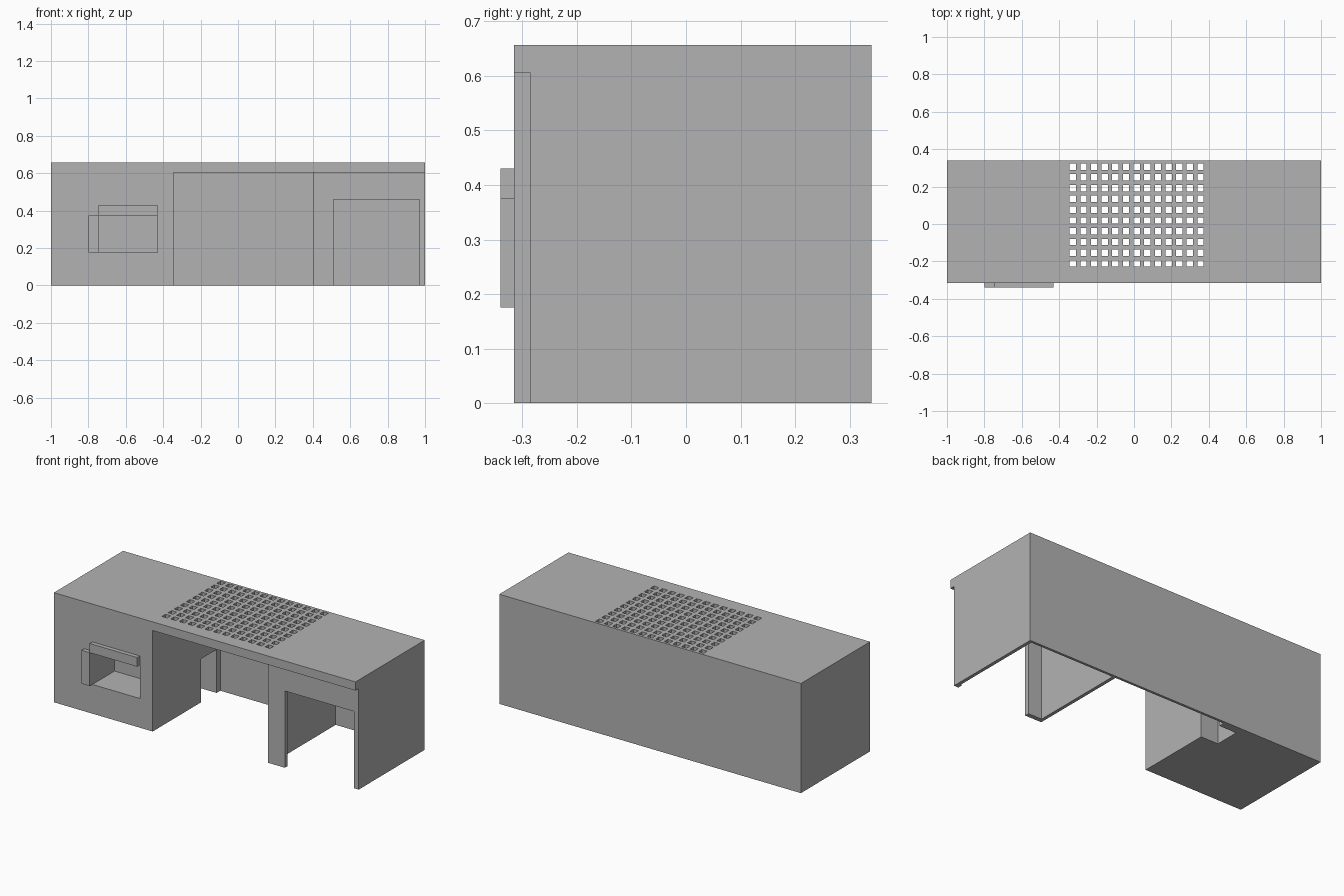
import bpy
import bmesh
from mathutils import Matrix, Vector

default = bpy.data.objects.get("Cube")
if default:
    bpy.data.objects.remove(default, do_unlink=True)

grey = bpy.data.materials.new("concrete_grey")
grey.use_nodes = True
colour = (0.45, 0.45, 0.45, 1)
grey.diffuse_color = colour
grey.node_tree.nodes["Principled BSDF"].inputs["Base Color"].default_value = colour


def boxes(name, spans):
    """One object made of boxes, each given as (x0, x1), (y0, y1), (z0, z1)."""
    bm = bmesh.new()
    for span in spans:
        centre = Vector([(a + b) / 2 for a, b in span])
        size = Vector([b - a for a, b in span])
        bmesh.ops.create_cube(bm, size=1, matrix=Matrix.Translation(centre) @ Matrix.Diagonal(size).to_4x4())
    mesh = bpy.data.meshes.new(name)
    bm.to_mesh(mesh)
    bm.free()
    mesh.materials.append(grey)
    obj = bpy.data.objects.new(name, mesh)
    bpy.context.collection.objects.link(obj)
    return obj


def cut(target, name, spans):
    """Subtract boxes from the target and discard the cutter."""
    cutter = boxes(name, spans)
    cutter.hide_render = True
    mod = target.modifiers.new(name, "BOOLEAN")
    mod.operation = "DIFFERENCE"
    mod.solver = "EXACT"
    mod.object = cutter
    bpy.context.view_layer.objects.active = target
    bpy.ops.object.modifier_apply(modifier=mod.name)
    bpy.data.objects.remove(cutter, do_unlink=True)


# Main dimensions
FRONT, BACK, TOP = -0.315, 0.34, 0.657
INNER_BACK, SETBACK, CEILING = 0.325, -0.285, 0.605
BLOCK_X, PARTITION_X = -0.345, 0.4
BELOW, OUTSIDE = -0.2, -0.6

# Building shell
body = boxes("building_shell", [((-1, 1), (FRONT, BACK), (0, TOP))])

# Open middle bay, and the front wall set back under the roof edge
cut(body, "middle_bay", [((BLOCK_X, PARTITION_X), (OUTSIDE, INNER_BACK), (BELOW, CEILING))])
cut(body, "roof_overhang", [((BLOCK_X, 1.2), (OUTSIDE, SETBACK), (BELOW, CEILING))])

# Room at the left end with its wide doorway
cut(body, "end_room", [((0.42, 0.98), (SETBACK + 0.027, INNER_BACK), (BELOW, CEILING))])
cut(body, "doorway", [((0.51, 0.97), (OUTSIDE, -0.2), (BELOW, 0.46))])

# Window recess in the solid block, and the low niche facing the bay
cut(body, "window_recess", [((-0.745, -0.43), (OUTSIDE, -0.105), (0.175, 0.375))])
cut(body, "low_niche", [((-0.46, -0.3), (0.14, 0.29), (BELOW, 0.26))])

# Grid of square skylights over the bay
half, pitch = 0.017, 0.0569
skylights = []
for col in range(13):
    for row in range(10):
        x, y = -0.327 + col * pitch, 0.307 - row * 0.0576
        skylights.append(((x - half, x + half), (y - half, y + half), (0.55, 0.7)))
cut(body, "skylights", skylights)

# Raised trim beside and above the window
trim_y = (-0.34, FRONT)
boxes("window_side_trim", [((-0.8, -0.745), trim_y, (0.175, 0.375))])
boxes("window_top_trim", [((-0.745, -0.43), trim_y, (0.375, 0.43))])
